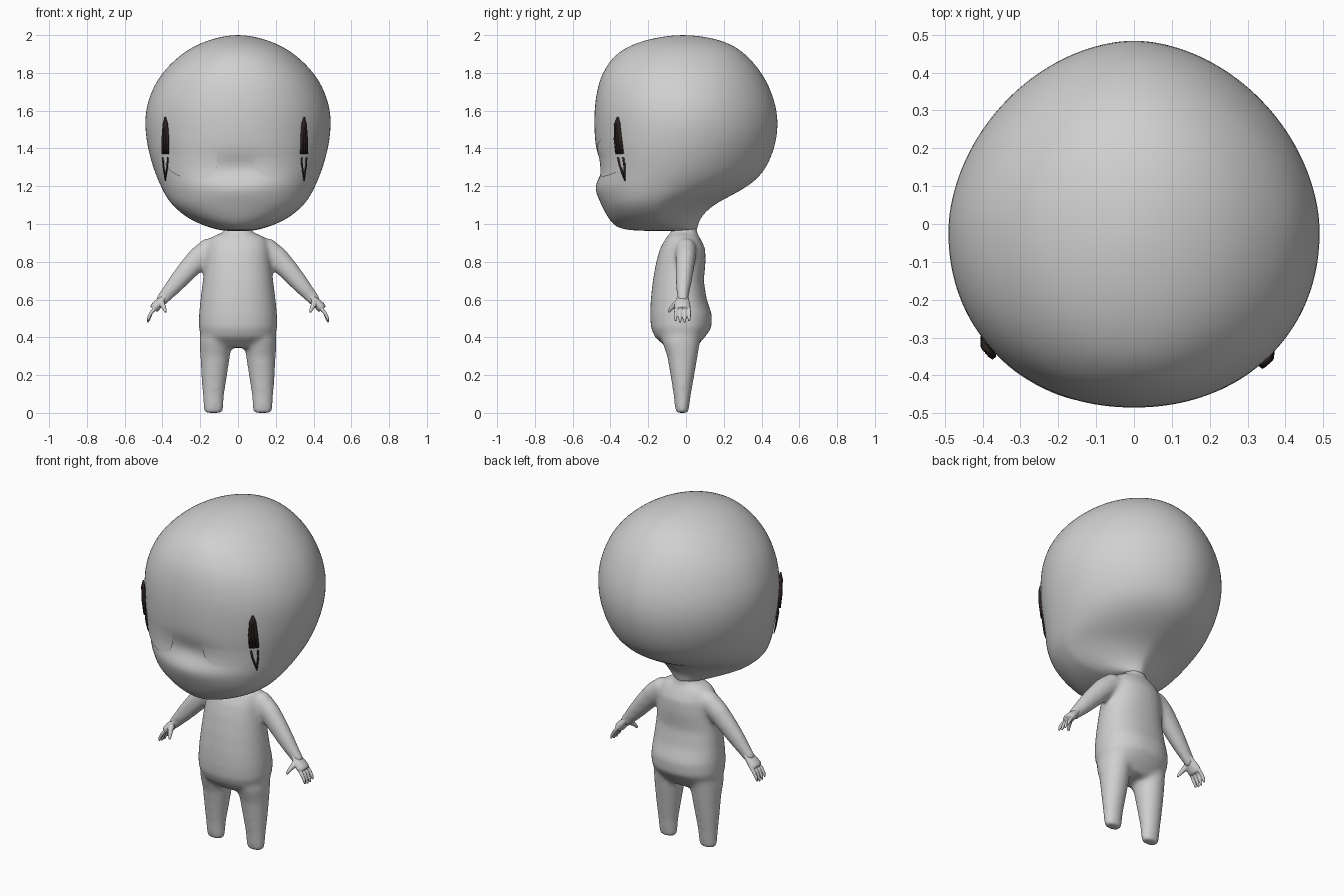
import bpy, bmesh, math
from mathutils import Vector
from mathutils.bvhtree import BVHTree

cube = bpy.data.objects.get("Cube")
if cube:
    bpy.data.objects.remove(cube)


def material(name, rgb):
    m = bpy.data.materials.new(name)
    m.use_nodes = True
    m.diffuse_color = (*rgb, 1)
    m.node_tree.nodes["Principled BSDF"].inputs["Base Color"].default_value = (*rgb, 1)
    return m


GREY = material("plain grey", (0.63, 0.63, 0.63))
DARK = material("lash brown", (0.025, 0.015, 0.015))


def finish(name, bm, mat):
    bmesh.ops.recalc_face_normals(bm, faces=bm.faces)
    mesh = bpy.data.meshes.new(name)
    bm.to_mesh(mesh)
    bm.free()
    mesh.materials.append(mat)
    for p in mesh.polygons:
        p.use_smooth = True
    ob = bpy.data.objects.new(name, mesh)
    bpy.context.collection.objects.link(ob)
    return ob


def skin(bm, rings):
    """Bridge a list of point rings into a capped tube."""
    loops = [[bm.verts.new(p) for p in ring] for ring in rings]
    n = len(loops[0])
    for a, b in zip(loops, loops[1:]):
        for i in range(n):
            j = (i + 1) % n
            bm.faces.new((a[i], a[j], b[j], b[i]))
    bm.faces.new(loops[0])
    bm.faces.new(loops[-1][::-1])


def oval(z, cx, rx, front, back, cy, nf=2.0, nb=2.0, segs=40):
    """Horizontal oval with separate front and back depths."""
    pts = []
    for i in range(segs):
        a = math.tau * i / segs
        c, s = math.cos(a), math.sin(a)
        n = nb if s > 0 else nf
        depth = back - cy if s > 0 else cy - front
        pts.append((cx + rx * math.copysign(abs(c) ** (2 / n), c),
                    cy + depth * math.copysign(abs(s) ** (2 / n), s), z))
    return pts


def tube(bm, pts, radii, flat=1.0, segs=12):
    """Round tube along points; flat scales its thickness across the y axis."""
    pts = [Vector(p) for p in pts]
    rings = []
    for i, p in enumerate(pts):
        d = (pts[min(i + 1, len(pts) - 1)] - pts[max(i - 1, 0)]).normalized()
        u = (Vector((0, 1, 0)) - d * d.y).normalized()
        v = d.cross(u)
        rings.append([p + radii[i] * (u * math.cos(math.tau * k / segs)
                      + v * flat * math.sin(math.tau * k / segs)) for k in range(segs)])
    skin(bm, rings)


def apply_modifiers(ob):
    dg = bpy.context.evaluated_depsgraph_get()
    mesh = bpy.data.meshes.new_from_object(ob.evaluated_get(dg))
    ob.modifiers.clear()
    ob.data = mesh
    for p in mesh.polygons:
        p.use_smooth = True


def fuse(ob, voxel, rounds):
    remesh = ob.modifiers.new("fuse", "REMESH")
    remesh.mode = "VOXEL"
    remesh.voxel_size = voxel
    ob.modifiers.new("blend", "SMOOTH").iterations = rounds
    apply_modifiers(ob)


# Head: height, half width, front, back, widest y, front and back roundness
head_rings = [
    (0.962, 0.07, -0.26, 0.055, -0.06, 2, 2),
    (0.975, 0.13, -0.35, 0.06, -0.10, 2.1, 1.7),
    (1.00, 0.205, -0.388, 0.066, -0.14, 2.2, 1.5),
    (1.04, 0.282, -0.418, 0.082, -0.16, 2.2, 1.5),
    (1.10, 0.350, -0.448, 0.142, -0.16, 2.2, 1.6),
    (1.15, 0.385, -0.472, 0.24, -0.13, 2.1, 1.8),
    (1.20, 0.410, -0.488, 0.33, -0.10, 2.1, 1.85),
    (1.25, 0.432, -0.477, 0.39, -0.07, 2.15, 1.85),
    (1.31, 0.454, -0.472, 0.433, -0.05, 2.15, 1.85),
    (1.40, 0.479, -0.480, 0.470, -0.03, 2.15, 1.85),
    (1.50, 0.494, -0.487, 0.489, -0.02, 2.1, 1.85),
    (1.60, 0.492, -0.487, 0.484, -0.02, 2.1, 1.85),
    (1.70, 0.462, -0.475, 0.455, -0.02, 2.1, 1.85),
    (1.80, 0.407, -0.447, 0.405, -0.02, 2.1, 1.9),
    (1.90, 0.304, -0.378, 0.32, -0.02, 2, 2),
    (1.955, 0.208, -0.278, 0.235, -0.02, 2, 2),
    (1.988, 0.11, -0.16, 0.13, -0.02, 2, 2),
    (2.00, 0.03, -0.05, 0.02, -0.02, 2, 2),
]
bm = bmesh.new()
skin(bm, [oval(z, 0, *rest) for z, *rest in head_rings])
head = finish("head", bm, GREY)
head.modifiers.new("round", "SUBSURF").levels = 2
apply_modifiers(head)
# Bridge of the nose: a soft dent between the eyes
for v in head.data.vertices:
    if v.co.y < 0:
        v.co.y += 0.026 * math.exp(-(v.co.x / 0.17) ** 2 - ((v.co.z - 1.295) / 0.075) ** 2)

# Body: torso, legs and arms fused into one soft skin
bm = bmesh.new()
torso = [
    (0.345, 0.13, -0.10, 0.05), (0.40, 0.195, -0.165, 0.10), (0.45, 0.208, -0.186, 0.135),
    (0.52, 0.207, -0.190, 0.138), (0.60, 0.199, -0.187, 0.110), (0.70, 0.187, -0.176, 0.094),
    (0.80, 0.174, -0.158, 0.104), (0.87, 0.165, -0.138, 0.102), (0.92, 0.150, -0.110, 0.078),
    (0.94, 0.125, -0.095, 0.065), (0.953, 0.085, -0.08, 0.059), (0.97, 0.065, -0.075, 0.057),
    (1.03, 0.06, -0.07, 0.057),
]
skin(bm, [oval(z, 0, w, f, b, -0.02, 2.2, 2.2) for z, w, f, b in torso])
leg = [
    (0.0, 0.130, 0.050, -0.055, 0.014), (0.02, 0.130, 0.053, -0.058, 0.016),
    (0.10, 0.130, 0.058, -0.067, 0.027), (0.20, 0.126, 0.069, -0.083, 0.045),
    (0.30, 0.121, 0.079, -0.100, 0.062), (0.38, 0.118, 0.086, -0.128, 0.075),
    (0.45, 0.110, 0.086, -0.13, 0.09),
]
arm = [(0.08, 0, 0.868), (0.155, 0, 0.865), (0.21, -0.002, 0.818), (0.27, -0.008, 0.752),
       (0.33, -0.013, 0.683), (0.375, -0.016, 0.63), (0.415, -0.018, 0.585)]
for s in (1, -1):
    skin(bm, [oval(z, s * x, w, f, b, (f + b) / 2) for z, x, w, f, b in leg])
    tube(bm, [(s * x, y, z) for x, y, z in arm],
         [0.045, 0.056, 0.054, 0.049, 0.042, 0.034, 0.029], 1.15, 20)
body = finish("body", bm, GREY)
fuse(body, 0.01, 24)

# Hands: palm, four fingers and a thumb
for s, side in ((1, "left"), (-1, "right")):
    bm = bmesh.new()

    def limb(pts, radii, flat=1.0):
        tube(bm, [(s * x, y, z) for x, y, z in pts], radii, flat)

    limb([(0.37, -0.016, 0.635), (0.395, -0.017, 0.608), (0.42, -0.019, 0.58),
          (0.438, -0.02, 0.56), (0.447, -0.02, 0.548)],
         [0.026, 0.032, 0.041, 0.044, 0.038], 0.6)
    for k in range(4):
        y = -0.055 + 0.024 * k
        drop = 0.008 if k in (1, 2) else 0
        limb([(0.43, y * 0.85, 0.565), (0.458, y, 0.532), (0.472, y, 0.507 - drop),
              (0.478, y, 0.486 - drop)], [0.010, 0.0095, 0.009, 0.005])
    limb([(0.41, -0.03, 0.595), (0.400, -0.06, 0.572), (0.390, -0.08, 0.552),
          (0.382, -0.092, 0.533)], [0.02, 0.015, 0.011, 0.006])
    fuse(finish(side + "_hand", bm, GREY), 0.004, 3)

# Face lookup for parts that lie on the head
bvh = BVHTree.FromPolygons([v.co for v in head.data.vertices],
                           [p.vertices[:] for p in head.data.polygons])


def face_y(x, z):
    return bvh.ray_cast(Vector((x, -2, z)), Vector((0, 1, 0)))[0].y


# Eyes: smooth plates, a little more upright than the face
def eye(name, cx, cz, rx, rz, slope):
    bm = bmesh.new()
    segs, steps = 40, 8
    loops = []
    for r in range(1, steps + 1):
        t = r / steps
        ring = []
        for i in range(segs):
            a = math.tau * i / segs
            c, s = math.cos(a), math.sin(a)
            x = cx + rx * t * math.copysign(abs(c) ** 0.8, c)
            z = cz + rz * t * math.copysign(abs(s) ** 0.8, s) + slope * (x - cx)
            y = face_y(x, z)
            upright = 0.6 * y + 0.4 * face_y(x, cz)
            ring.append(bm.verts.new((x, min(y, upright) - 0.003, z)))
        loops.append(ring)
    bm.faces.new(loops[0])
    for a, b in zip(loops, loops[1:]):
        for i in range(segs):
            j = (i + 1) % segs
            bm.faces.new((a[i], a[j], b[j], b[i]))
    ob = finish(name, bm, GREY)
    if sum(p.normal.y for p in ob.data.polygons) > 0:
        ob.data.flip_normals()


eye("right_eye", -0.255, 1.365, 0.145, 0.125, -0.17)
eye("left_eye", 0.232, 1.352, 0.142, 0.098, 0.12)

# Lashes: tapered strands above, a thin fork below, hugging the face
for side, cx, lift in (("left", 0.35, 0.006), ("right", -0.385, 0.016)):
    bm = bmesh.new()

    def strand(k, path, radii):
        pts = [(cx + k * dx, face_y(cx + k * dx, z) - lift, z) for dx, z in path]
        tube(bm, pts, radii, 0.8, 6)

    for k in (-1, 0, 1):
        strand(k, [(0, 1.565), (0.006, 1.53), (0.011, 1.45), (0.013, 1.372)],
               [0.005, 0.012, 0.013, 0.011])
    for k in (-1, 1):
        strand(k, [(0.013, 1.352), (0.011, 1.31), (0.004, 1.265), (0, 1.228)],
               [0.006, 0.006, 0.006, 0.003])
    finish(side + "_lashes", bm, DARK)
